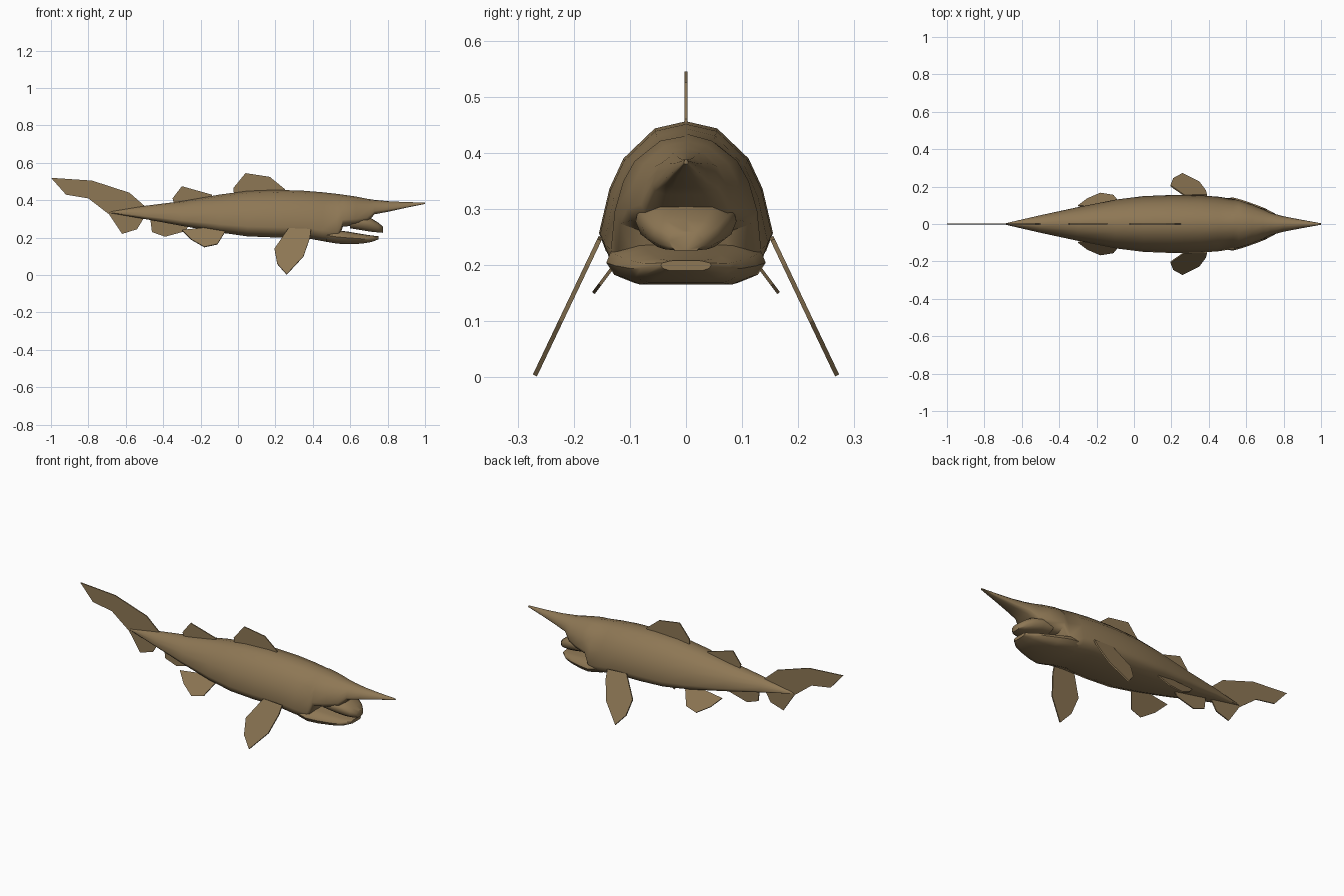
import bpy, bmesh, math
from mathutils import Vector

cube = bpy.data.objects.get("Cube")
if cube:
    bpy.data.objects.remove(cube, do_unlink=True)

# One brown skin colour
skin = bpy.data.materials.new("brown_skin")
skin.use_nodes = True
skin.diffuse_color = (0.27, 0.185, 0.09, 1)
skin.node_tree.nodes["Principled BSDF"].inputs["Base Color"].default_value = skin.diffuse_color

# Half cross-section: share of half width, share of height (top to belly)
BODY = [(0, 1), (.36, .95), (.72, .74), (.88, .53), (1, .22), (.92, .09), (.57, 0)]
JAW = [(0, 1), (.6, .97), (.95, .75), (1, .5), (.9, .2), (.65, 0)]


def make(name, bm, smooth):
    bmesh.ops.recalc_face_normals(bm, faces=bm.faces)
    mesh = bpy.data.meshes.new(name)
    bm.to_mesh(mesh)
    bm.free()
    mesh.materials.append(skin)
    ob = bpy.data.objects.new(name, mesh)
    bpy.context.collection.objects.link(ob)
    if smooth:
        bpy.ops.object.select_all(action='DESELECT')
        ob.select_set(True)
        bpy.context.view_layer.objects.active = ob
        bpy.ops.object.shade_smooth_by_angle(angle=math.radians(50))
    return ob


def loft(name, half, stations):
    """Skin rings along x; each station is x, half width, bottom, top."""
    section = half + [(0, 0)] + [(-y, t) for y, t in reversed(half[1:])]
    bm = bmesh.new()
    rings = [[bm.verts.new((x, w * y, lo + (hi - lo) * t)) for y, t in section]
             for x, w, lo, hi in stations]
    n = len(section)
    for a, b in zip(rings, rings[1:]):
        for i in range(n):
            j = (i + 1) % n
            bm.faces.new((a[i], a[j], b[j], b[i]))
    bm.faces.new(rings[0])
    bm.faces.new(rings[-1])
    return make(name, bm, True)


def fin(name, outline, place=lambda z: 0, thickness=.006):
    """Thin sheet from an x, z outline; place gives y at each height."""
    bm = bmesh.new()
    face = bm.faces.new([bm.verts.new((x, place(z), z)) for x, z in outline])
    bmesh.ops.triangulate(bm, faces=[face])
    ob = make(name, bm, False)
    mod = ob.modifiers.new("thickness", 'SOLIDIFY')
    mod.thickness = thickness
    mod.offset = 0
    return ob


# Body, head and long snout
loft("body", BODY, [
    (-.69, .003, .333, .338), (-.5, .047, .3, .37), (-.3, .09, .263, .395),
    (-.1, .13, .228, .43), (.05, .149, .207, .45), (.2, .155, .201, .456),
    (.35, .153, .2, .451), (.45, .146, .182, .443), (.53, .134, .168, .434),
    (.56, .127, .258, .43), (.63, .105, .266, .42), (.69, .08, .28, .408),
    (.73, .06, .325, .402), (.8, .041, .338, .395), (.9, .022, .36, .39),
    (1, .004, .38, .388)])

# Jaws with an open gap at the mouth corners
loft("upper_jaw", JAW, [
    (.6, .09, .25, .31), (.66, .09, .24, .315), (.71, .078, .232, .305),
    (.75, .058, .228, .28), (.775, .03, .226, .26)])
loft("lower_jaw", JAW, [
    (.47, .135, .178, .25), (.53, .142, .168, .24), (.59, .125, .165, .232),
    (.66, .1, .168, .22), (.71, .08, .176, .212), (.75, .045, .19, .208)])

# Fins on the midline
fin("first_dorsal_fin", [(-.025, .465), (.04, .545), (.17, .525), (.25, .46),
                         (.25, .43), (-.02, .42)])
fin("second_dorsal_fin", [(-.35, .41), (-.3, .475), (-.14, .43), (-.14, .4),
                          (-.34, .37)])
fin("anal_fin", [(-.47, .31), (-.46, .23), (-.39, .205), (-.28, .235), (-.25, .29)])
fin("tail_fin", [(-1, .52), (-.78, .505), (-.58, .44), (-.5, .37), (-.5, .31),
                 (-.54, .245), (-.62, .22), (-.66, .28), (-.69, .325),
                 (-.8, .41), (-.92, .43)])

# Paired fins
for side, s in (("left", 1), ("right", -1)):
    # the fish faces +x, so the front-of-frame side is -y
    tag = "far" if s > 0 else "near"
    fin(tag + "_pectoral_fin",
        [(.27, .25), (.39, .245), (.385, .2), (.35, .1), (.26, .003), (.21, .06),
         (.195, .14)],
        lambda z: s * (.152 + (.25 - z) * .475), .008)
    fin(tag + "_pelvic_fin",
        [(-.3, .24), (-.25, .19), (-.18, .15), (-.11, .165), (-.07, .23), (-.1, .26)],
        lambda z: s * (.165 - (z - .15) * .75))
